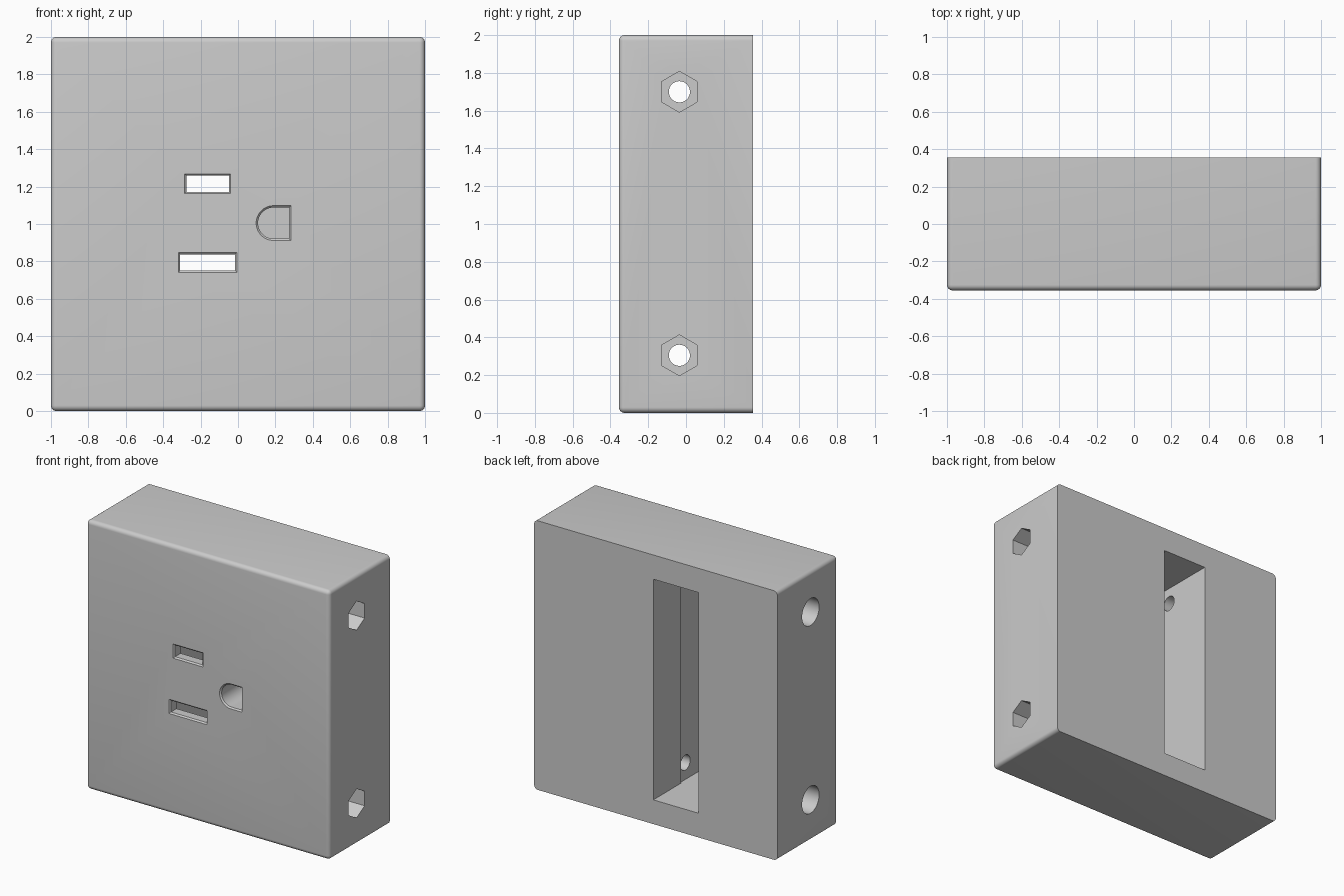
import bpy, bmesh, math

if "Cube" in bpy.data.objects:
    bpy.data.objects.remove(bpy.data.objects["Cube"])

D = 0.355  # half depth of the block


def box(name, x0, x1, y0, y1, z0, z1):
    bm = bmesh.new()
    bmesh.ops.create_cube(bm, size=1)
    for v in bm.verts:
        v.co.x = (x0 + x1) / 2 + v.co.x * (x1 - x0)
        v.co.y = (y0 + y1) / 2 + v.co.y * (y1 - y0)
        v.co.z = (z0 + z1) / 2 + v.co.z * (z1 - z0)
    return finish(name, bm)


def finish(name, bm):
    bmesh.ops.recalc_face_normals(bm, faces=bm.faces[:])
    me = bpy.data.meshes.new(name)
    bm.to_mesh(me)
    bm.free()
    ob = bpy.data.objects.new(name, me)
    bpy.context.collection.objects.link(ob)
    return ob


def loft(name, rings):
    bm = bmesh.new()
    rows = [[bm.verts.new(p) for p in r] for r in rings]
    n = len(rows[0])
    for a, b in zip(rows, rows[1:]):
        for i in range(n):
            j = (i + 1) % n
            bm.faces.new((a[i], a[j], b[j], b[i]))
    bm.faces.new(rows[0])
    bm.faces.new(rows[-1][::-1])
    return finish(name, bm)


def front_cutter(name, cx, cz, profile, y_end, chamfer=0.01):
    """Profile cut into the front face with a small eased rim."""
    hx = max(abs(p[0]) for p in profile)
    hz = max(abs(p[1]) for p in profile)

    def ring(y, g):
        return [(cx + x * (1 + g / hx), y, cz + z * (1 + g / hz)) for x, z in profile]
    return loft(name, [ring(-D - chamfer, 2 * chamfer), ring(-D + chamfer, 0), ring(y_end, 0)])


def side_cutter(name, r, sides, x0, x1, z, y=-0.035):
    """Round or hexagonal bore along x, with a corner pointing up."""
    pts = [(y + r * math.sin(2 * math.pi * i / sides), z + r * math.cos(2 * math.pi * i / sides))
           for i in range(sides)]
    return loft(name, [[(x, *p) for p in pts] for x in (x0, x1)])


# Block with every edge rounded except those of the back face
block = box("outlet_block", -1, 1, -D, D, 0, 2)
bm = bmesh.new()
bm.from_mesh(block.data)
edges = [e for e in bm.edges if not all(v.co.y > 0 for v in e.verts)]
bmesh.ops.bevel(bm, geom=edges, offset=0.03, segments=6, profile=0.5, affect='EDGES')
bm.to_mesh(block.data)
bm.free()

# Rear pocket, slightly wider deep inside
cutters = [
    box("pocket_mouth", -0.35, 0.02, -0.1, D + 0.1, 0.18, 1.82),
    box("pocket_inner", -0.35, 0.03, -D + 0.075, 0.03, 0.18, 1.82),
]

# Blade slots through the front wall
for name, hw, z in (("upper_slot", 0.113, 1.215), ("lower_slot", 0.147, 0.795)):
    rect = [(-hw, -0.043), (hw, -0.043), (hw, 0.043), (-hw, 0.043)]
    cutters.append(front_cutter(name, -0.162, z, rect, -0.2))

# D-shaped ground recess
r = 0.083
d_shape = [(r, -r)] + [(-r * math.sin(math.pi * i / 32), -r * math.cos(math.pi * i / 32))
                       for i in range(33)] + [(r, r)]
cutters.append(front_cutter("ground_recess", 0.19, 1.005, d_shape, 0.03))

# Bolt bores, nut traps on the right and head recesses on the left
for z in (0.305, 1.7):
    cutters.append(side_cutter("bolt_bore", 0.056, 48, -0.8, 0.8, z))
    cutters.append(side_cutter("nut_trap", 0.108, 6, 0.6, 1.1, z))
    cutters.append(side_cutter("head_recess", 0.1, 48, -1.1, -0.6, z))

bpy.context.view_layer.objects.active = block
block.select_set(True)
for c in cutters:
    m = block.modifiers.new(c.name, 'BOOLEAN')
    m.operation = 'DIFFERENCE'
    m.solver = 'EXACT'
    m.object = c
    c.hide_render = True
    bpy.ops.object.modifier_apply(modifier=m.name)
for c in cutters:
    bpy.data.objects.remove(c)

bpy.ops.object.shade_smooth_by_angle(angle=math.radians(30))
